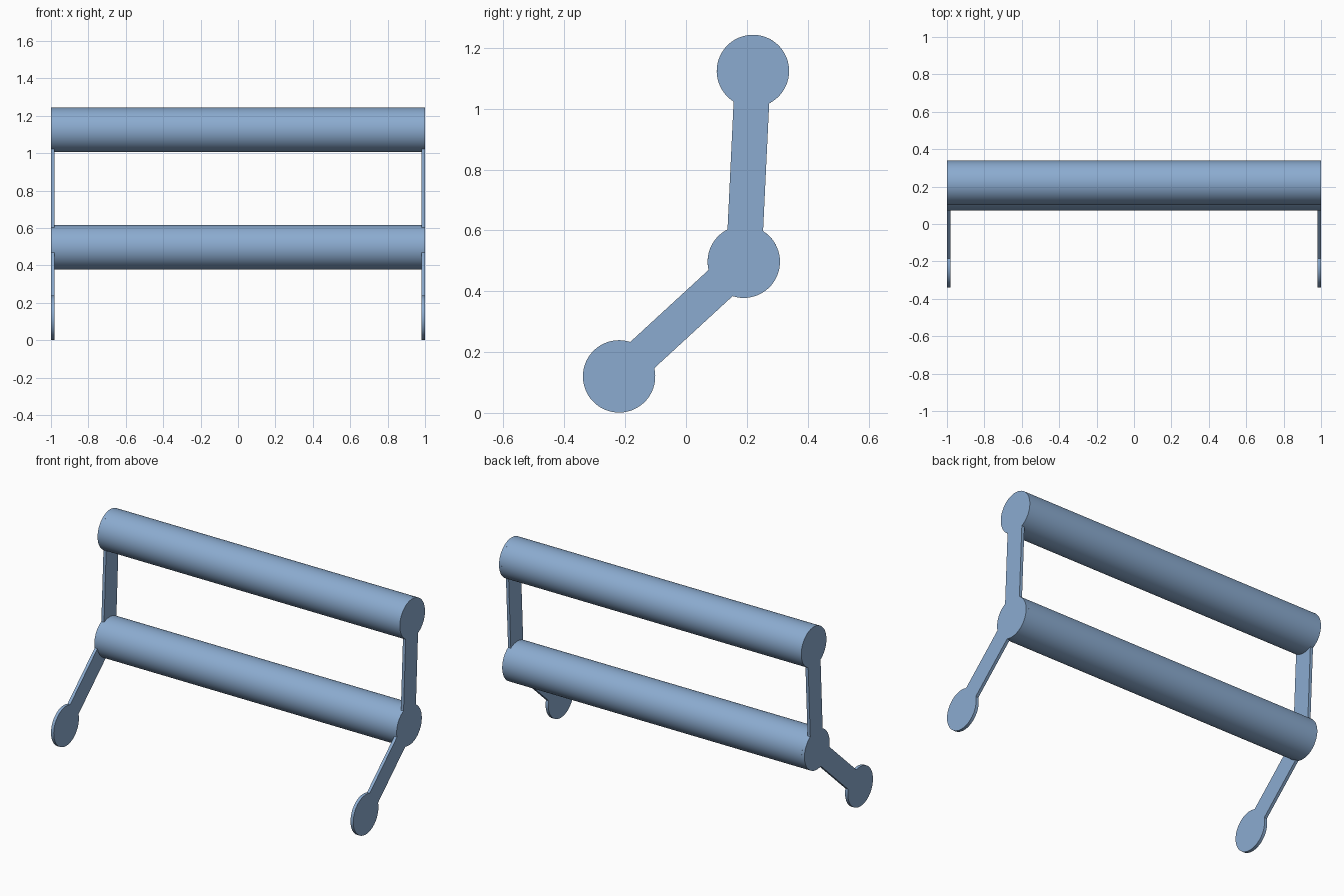
import bpy
import bmesh
import math

cube = bpy.data.objects.get("Cube")
if cube:
    bpy.data.objects.remove(cube, do_unlink=True)

# One steel blue colour
BLUE = (0.26, 0.41, 0.63, 1.0)
blue = bpy.data.materials.new("steel_blue")
blue.use_nodes = True
blue.diffuse_color = BLUE
blue.node_tree.nodes["Principled BSDF"].inputs["Base Color"].default_value = BLUE

# Joint centres as (y, z), shared by the plates and the rollers
FOOT, ELBOW, TOP = (-0.22, 0.12), (0.19, 0.497), (0.22, 1.124)
RADIUS, ARM_WIDTH, PLATE = 0.119, 0.117, 0.018
TURN = 2 * math.pi


def arc(centre, start, end):
    """Points running counter-clockwise around a joint."""
    sweep = (end - start) % TURN
    steps = max(4, round(sweep / TURN * 64))
    return [(centre[0] + RADIUS * math.cos(start + sweep * i / steps),
             centre[1] + RADIUS * math.sin(start + sweep * i / steps))
            for i in range(steps + 1)]


def heading(a, b):
    return math.atan2(b[1] - a[1], b[0] - a[0])


def extrude_profile(name, points, x_min, x_max):
    """Solid made by extruding a (y, z) outline along x."""
    bm = bmesh.new()
    face = bm.faces.new([bm.verts.new((x_min, y, z)) for y, z in points])
    result = bmesh.ops.extrude_face_region(bm, geom=[face])
    moved = [v for v in result["geom"] if isinstance(v, bmesh.types.BMVert)]
    bmesh.ops.translate(bm, verts=moved, vec=(x_max - x_min, 0, 0))
    bmesh.ops.recalc_face_normals(bm, faces=bm.faces)
    mesh = bpy.data.meshes.new(name)
    bm.to_mesh(mesh)
    bm.free()
    mesh.materials.append(blue)
    obj = bpy.data.objects.new(name, mesh)
    bpy.context.collection.objects.link(obj)
    bpy.ops.object.select_all(action="DESELECT")
    obj.select_set(True)
    bpy.context.view_layer.objects.active = obj
    bpy.ops.object.shade_smooth_by_angle(angle=math.radians(30))
    return obj


# Bent side plate outline: three discs joined by two straight arms
neck = math.asin(ARM_WIDTH / 2 / RADIUS)
lower, upper = heading(FOOT, ELBOW), heading(ELBOW, TOP)
outline = (arc(FOOT, lower + neck, lower - neck)
           + arc(ELBOW, lower + math.pi + neck, upper - neck)
           + arc(TOP, upper + math.pi + neck, upper + math.pi - neck)
           + arc(ELBOW, upper + neck, lower + math.pi - neck))
extrude_profile("left_side_plate", outline, 1 - PLATE, 1)
extrude_profile("right_side_plate", outline, -1, PLATE - 1)

# Long rollers between the plates
for name, centre in (("lower_roller", ELBOW), ("upper_roller", TOP)):
    circle = arc(centre, 0, TURN - TURN / 64)
    extrude_profile(name, circle, PLATE - 1, 1 - PLATE)
